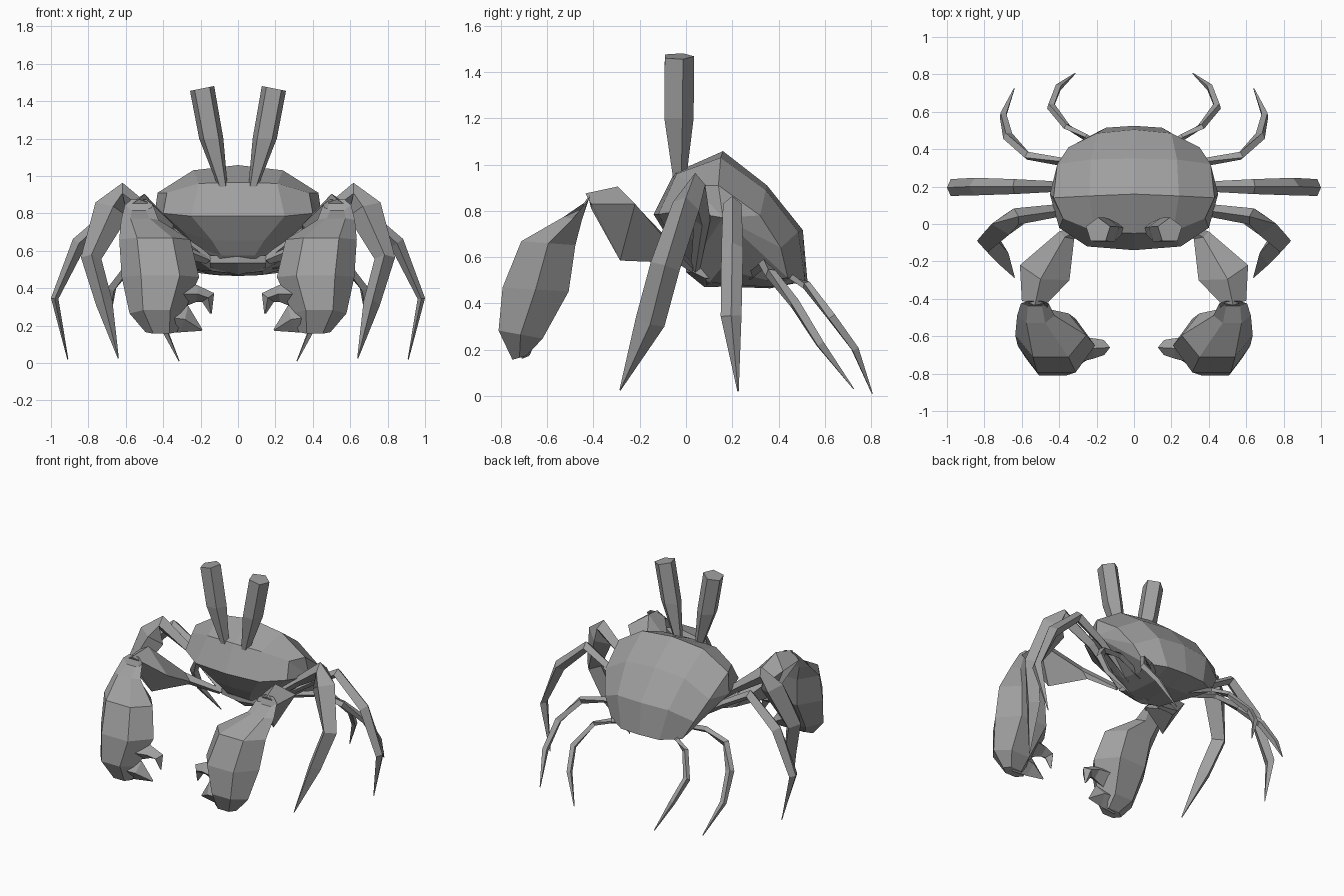
import bpy, bmesh, math
from mathutils import Vector

grey = bpy.data.materials.new("shell grey")
grey.diffuse_color = (0.35, 0.35, 0.35, 1)
X, Y = Vector((1, 0, 0)), Vector((0, 1, 0))


def finish(name, bm):
    bmesh.ops.recalc_face_normals(bm, faces=bm.faces)
    me = bpy.data.meshes.new(name)
    bm.to_mesh(me)
    bm.free()
    me.materials.append(grey)
    ob = bpy.data.objects.new(name, me)
    bpy.context.collection.objects.link(ob)
    return ob


def loft(bm, rings):
    """Skin closed rings of equal count and cap both ends."""
    vs = [[bm.verts.new(p) for p in r] for r in rings]
    n = len(vs[0])
    for a, b in zip(vs, vs[1:]):
        for i in range(n):
            j = (i + 1) % n
            bm.faces.new((a[i], a[j], b[j], b[i]))
    bm.faces.new(vs[0])
    bm.faces.new(vs[-1])


def ring(c, u, v, sides, turn=0.0):
    return [Vector(c) + u * math.cos(t) + v * math.sin(t)
            for t in (turn + 2 * math.pi * i / sides for i in range(sides))]


def limb(bm, path, sides=4, side_axis=(0, 1, 0)):
    """Tapered tube; path = (x, y, z, half width along side_axis, half thickness)."""
    pts = [Vector(p[:3]) for p in path]
    rings = []
    for i, p in enumerate(path):
        d = (pts[min(i + 1, len(pts) - 1)] - pts[max(i - 1, 0)]).normalized()
        u = Vector(side_axis)
        u = (u - d * u.dot(d)).normalized()
        rings.append(ring(pts[i], u * p[3], d.cross(u) * p[4], sides))
    loft(bm, rings)


def pair(name, build):
    """Build the right-hand part and its mirror image."""
    for s, side in ((1, "right"), (-1, "left")):
        bm = bmesh.new()
        build(bm)
        for v in bm.verts:
            v.co.x *= s
        finish(f"{name}_{side}", bm)


# Shell: rows from the front lip over the back and along the belly,
# each row given as centre, inner, outer points
rows = [
    ((0, -.14, .785), (.25, -.12, .785), (.40, -.02, .80)),
    ((0, -.05, .965), (.21, -.04, .96), (.38, .03, .91)),
    ((0, .16, 1.058), (.24, .15, 1.03), (.43, .14, .91)),
    ((0, .35, .91), (.23, .345, .89), (.41, .32, .78)),
    ((0, .505, .717), (.2, .485, .71), (.35, .41, .64)),
    ((0, .525, .497), (.15, .515, .497), (.28, .44, .51)),
    ((0, .365, .465), (.13, .36, .47), (.24, .35, .50)),
    ((0, .085, .475), (.13, .10, .49), (.22, .15, .55)),
    ((0, -.005, .575), (.09, .0, .575), (.22, .06, .62)),
    ((0, -.06, .655), (.14, -.05, .655), (.29, .01, .70)),
]
bm = bmesh.new()
grid = []
for c, a, b in rows:
    left = [(-p[0], p[1], p[2]) for p in (b, a)]
    grid.append([bm.verts.new(p) for p in (*left, c, a, b)])
for r, s in zip(grid, grid[1:] + grid[:1]):
    for i in range(4):
        bm.faces.new((r[i], r[i + 1], s[i + 1], s[i]))
# Sides close on a single flank point
for k, sx in ((0, -1), (4, 1)):
    hub = bm.verts.new((sx * .45, .16, .77))
    for r, s in zip(grid, grid[1:] + grid[:1]):
        bm.faces.new((r[k], s[k], hub))
finish("shell", bm)

# Mouth plate under the face
bm = bmesh.new()
loft(bm, [[(x, y0, .575), (x, y0 + .12, .575), (x, .14, z), (x, .08, z), (x, y0, .535)]
          for x, y0, z in ((-.15, .03, .51), (0, .0, .47), (.15, .03, .51))])
finish("mouth_plate", bm)


# Eye stalks
def eye(bm):
    rings = [ring(c, X * rx, Y * ry, 5, math.pi / 2) for c, rx, ry in (
        ((.078, -.03, .93), .025, .03),
        ((.143, -.037, 1.2), .068, .07),
        ((.192, -.035, 1.468), .068, .07))]
    for p in rings[-1]:
        p.z += -.2 * (p.x - .192)
    loft(bm, rings)


pair("eye_stalk", eye)


# Claw arm: thin root swelling to a four-cornered block, then the narrow wrist
def claw_arm(bm):
    loft(bm, [
        [(.18, .03, .55), (.17, .03, .575), (.15, .02, .55), (.17, .03, .53)],
        [(.40, -.04, .62), (.37, -.07, .67), (.32, -.08, .62), (.36, -.04, .575)],
        [(.61, -.22, .83), (.50, -.295, .905), (.345, -.30, .74), (.48, -.285, .585)],
        [(.60, -.41, .83), (.53, -.435, .875), (.46, -.42, .85), (.53, -.41, .81)]])


pair("claw_arm", claw_arm)


# Pincer hand with two fingers
def pincer(bm):
    loft(bm, [ring(c, X * rx, Vector((0, ry, rz)), 6) for c, rx, ry, rz in (
        ((.53, -.425, .845), .075, .015, .035),
        ((.525, -.49, .765), .10, .045, -.01),
        ((.445, -.595, .66), .19, .135, -.01),
        ((.415, -.65, .46), .207, .165, -.01),
        ((.435, -.715, .265), .145, .11, -.02),
        ((.41, -.72, .165), .085, .035, .01))])
    limb(bm, [(.34, -.67, .37, .08, .09), (.22, -.665, .37, .055, .045),
              (.16, -.66, .35, .04, .04), (.145, -.66, .265, .005, .005)])
    limb(bm, [(.42, -.71, .25, .07, .09), (.29, -.70, .235, .05, .075),
              (.193, -.68, .176, .005, .005)])


pair("pincer", pincer)

# Walking legs, front to back
legs = {
    "front_leg": [(.15, .04, .55, .02, .02), (.42, .07, .76, .035, .03),
                  (.63, .04, .91, .045, .055), (.675, .0, .82, .06, .095),
                  (.785, -.09, .56, .065, .055), (.715, -.155, .32, .065, .045),
                  (.64, -.285, .025, .003, .003)],
    "middle_leg": [(.18, .17, .54, .02, .02), (.45, .2, .72, .03, .025),
                   (.64, .2, .83, .04, .035), (.85, .2, .64, .047, .04),
                   (.98, .195, .345, .045, .02), (.91, .225, .02, .003, .003)],
    "rear_leg": [(.18, .28, .52, .02, .02), (.40, .335, .57, .022, .022),
                 (.57, .365, .53, .025, .025), (.675, .47, .40, .025, .028),
                 (.70, .58, .225, .022, .022), (.64, .725, .03, .003, .003)],
    "hind_leg": [(.14, .38, .49, .018, .018), (.26, .465, .505, .018, .018),
                 (.36, .52, .48, .02, .02), (.445, .63, .34, .022, .024),
                 (.405, .73, .205, .02, .02), (.315, .805, .01, .003, .003)],
}
for name, path in legs.items():
    pair(name, lambda bm, p=path, n=name: limb(
        bm, p, 4, (0, 1, 0) if n[0] in "fm" else (.5, .8, 0)))
